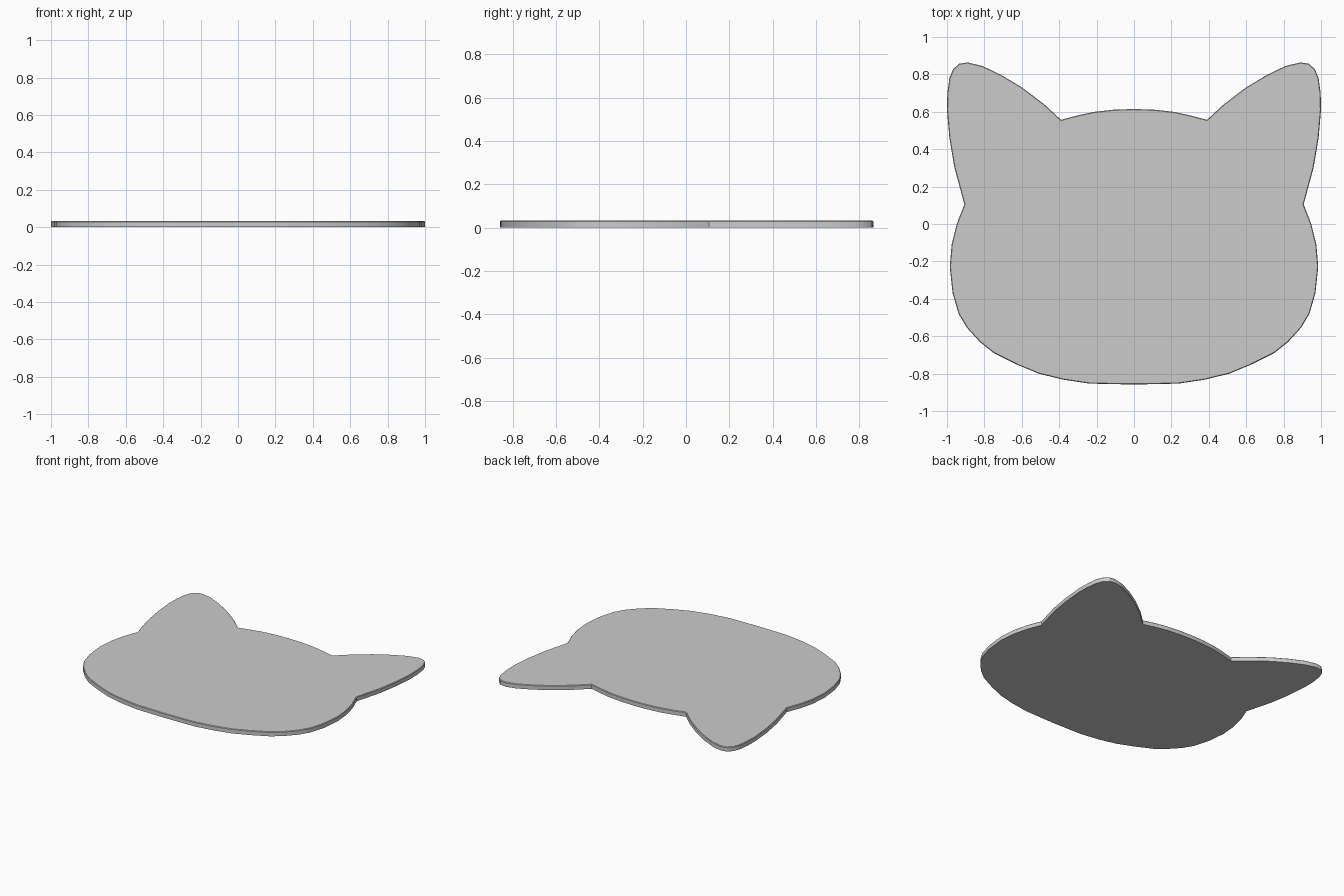
import bpy, bmesh

if "Cube" in bpy.data.objects:
    bpy.data.objects.remove(bpy.data.objects["Cube"])

THICK = 0.033

# Right half of the outline, from top centre clockwise to bottom centre
half = [
    (0, 0.615), (0.11, 0.611), (0.21, 0.60), (0.30, 0.581), (0.39, 0.557),   # brow
    (0.48, 0.64), (0.60, 0.731), (0.71, 0.797), (0.81, 0.845), (0.89, 0.864),  # ear inner side
    (0.935, 0.857), (0.968, 0.827), (0.987, 0.78), (0.998, 0.70), (1.0, 0.61),
    (0.987, 0.46), (0.96, 0.30), (0.907, 0.105),                               # ear outer side
    (0.948, 0.0), (0.975, -0.11), (0.985, -0.23), (0.97, -0.37), (0.938, -0.48),
    (0.893, -0.555), (0.825, -0.63), (0.75, -0.69), (0.63, -0.75), (0.51, -0.80),
    (0.38, -0.832), (0.24, -0.853), (0.12, -0.856), (0, -0.858),               # cheek and chin
]
outline = half + [(-x, y) for x, y in reversed(half[1:-1])]

# Flat plate: fill the outline and extrude upward
bm = bmesh.new()
base = bm.faces.new([bm.verts.new((x, y, 0)) for x, y in outline])
ext = bmesh.ops.extrude_face_region(bm, geom=[base], use_keep_orig=True)
top_verts = [g for g in ext["geom"] if isinstance(g, bmesh.types.BMVert)]
bmesh.ops.translate(bm, verts=top_verts, vec=(0, 0, THICK))
bmesh.ops.recalc_face_normals(bm, faces=bm.faces)

# Slightly softened top rim
top = set(top_verts)
rim = [e for e in bm.edges if e.verts[0] in top and e.verts[1] in top]
bmesh.ops.bevel(bm, geom=rim, offset=0.004, segments=1, affect='EDGES')

mesh = bpy.data.meshes.new("cat_head_plate")
bm.to_mesh(mesh)
bm.free()
plate = bpy.data.objects.new("cat_head_plate", mesh)
bpy.context.collection.objects.link(plate)
plate.select_set(True)
bpy.context.view_layer.objects.active = plate
bpy.ops.object.shade_smooth_by_angle(angle=0.5)
